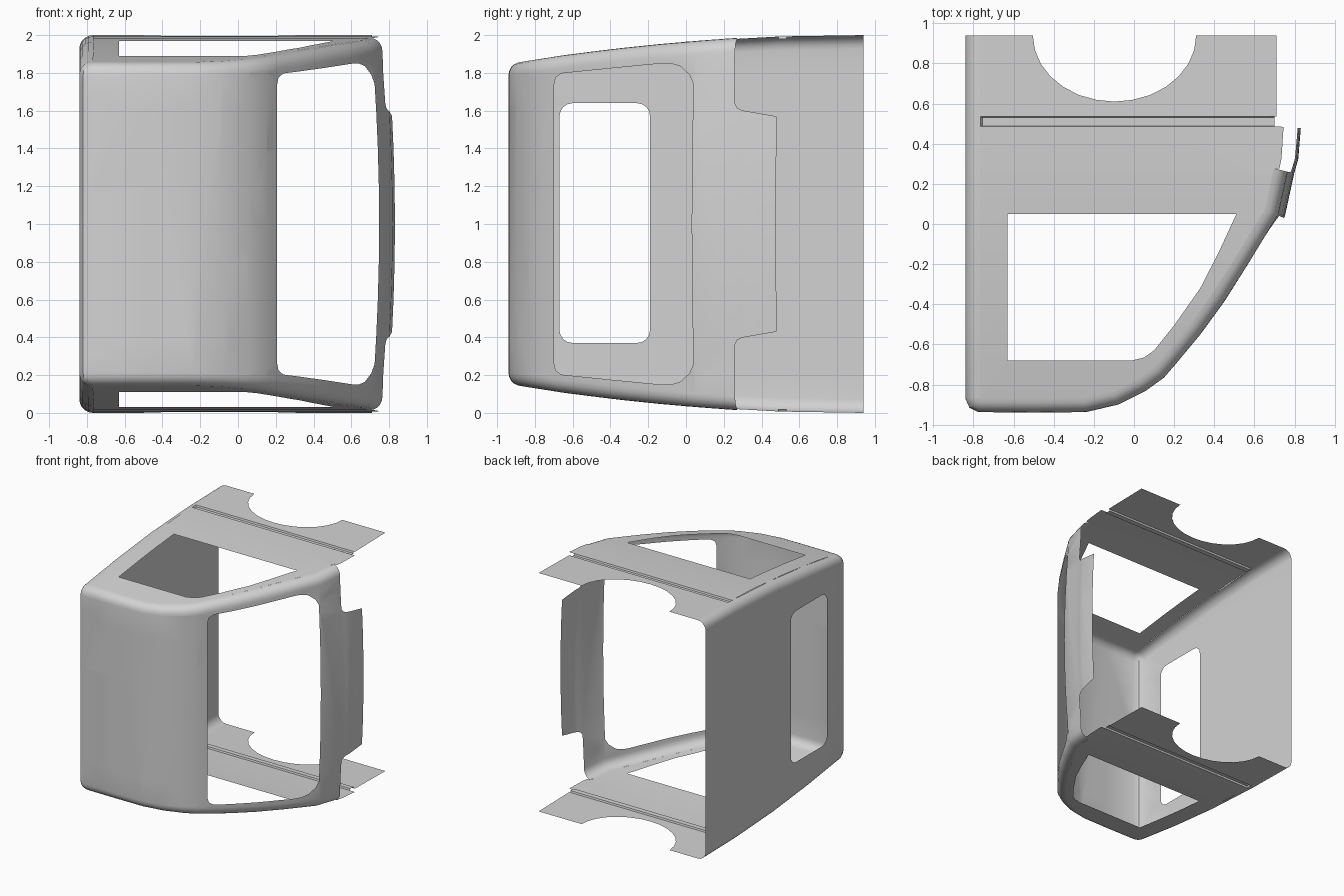
import bpy, bmesh, math
from mathutils import Vector as V
from mathutils.geometry import delaunay_2d_cdt

if "Cube" in bpy.data.objects:
    bpy.data.objects.remove(bpy.data.objects["Cube"])

R = 0.072  # radius of the roof and floor edges

# Plan of the wall: left back -> front -> right tab
PLAN = [V(p) for p in [
    (-.84, .94), (-.84, .5), (-.84, 0), (-.84, -.45), (-.84, -.87), (-.82, -.915),
    (-.775, -.937), (-.5, -.94), (-.24, -.937), (-.08, -.90), (.06, -.83),
    (.15, -.765), (.21, -.695), (.33, -.55), (.45, -.385), (.58, -.18),
    (.72, .05), (.765, .26), (.785, .33), (.797, .48)]]
END = 17  # the last plan point that carries the roof edge
ROOF = [(-.94, 1.845), (-.86, 1.86), (-.65, 1.893), (-.4, 1.925), (-.2, 1.947), (0, 1.965),
        (.25, 1.985), (.5, 1.993), (.94, 2.0)]

S = [0.0]
for a, b in zip(PLAN, PLAN[1:]):
    S.append(S[-1] + (b - a).length)


def inward(i):
    n = V((0, 0))
    for a, b in ((i - 1, i), (i, i + 1)):
        if a >= 0 and b < len(PLAN):
            d = (PLAN[b] - PLAN[a]).normalized()
            n += V((-d.y, d.x))
    return n.normalized()


NORM = [inward(i) for i in range(len(PLAN))]
INSET = [p + n * R for p, n in zip(PLAN, NORM)]


def roof_z(y):
    for (a, za), (b, zb) in zip(ROOF, ROOF[1:]):
        if y <= b:
            return za + (zb - za) * (y - a) / (b - a)
    return 2.0


def right_s(y):
    """Unrolled position of a given y on the right wall."""
    for i in range(9, len(PLAN) - 1):
        a, b = PLAN[i].y, PLAN[i + 1].y
        if a <= y <= b:
            return S[i] + (S[i + 1] - S[i]) * (y - a) / (b - a)
    return S[-1]


def wall_map(s, z):
    i = 0
    while i < len(S) - 2 and s > S[i + 1]:
        i += 1
    f = (s - S[i]) / (S[i + 1] - S[i])
    p, n = PLAN[i].lerp(PLAN[i + 1], f), NORM[i].lerp(NORM[i + 1], f)
    # the right wall bulges outwards at mid height
    ramp = min(1, max(0, (p.y + .7) / .72)) if p.x > 0 else 0
    p = p - n * .034 * ramp * max(0, 1 - ((z - 1) / .85) ** 2)
    return (p.x, p.y, z)


def roof_map(x, y):
    groove = .014 if x > -.76 and .487 < y < .533 else 0
    return (x, y, roof_z(y) - groove)


def inside(p, loops):
    hit = False
    for lp in loops:
        for a, b in zip(lp, lp[1:] + lp[:1]):
            if (a[1] > p[1]) != (b[1] > p[1]):
                if p[0] < a[0] + (b[0] - a[0]) * (p[1] - a[1]) / (b[1] - a[1]):
                    hit = not hit
    return hit


def panel(bm, loops, ucuts, vcuts, func):
    """Flat outline with holes, sliced along the cuts and bent by func."""
    pts, edges = [], []
    for lp in loops:
        k, n = len(pts), len(lp)
        pts += [V(p) for p in lp]
        edges += [(k + j, k + (j + 1) % n) for j in range(n)]
    vs, _, fs = delaunay_2d_cdt(pts, edges, [], 0, 1e-6)[:3]
    flat = bmesh.new()
    bv = [flat.verts.new((v.x, v.y, 0)) for v in vs]
    for f in fs:
        c = sum((vs[j] for j in f), V((0, 0))) / len(f)
        if inside(c, loops):
            flat.faces.new([bv[j] for j in f])
    for axis, cuts in (((1, 0, 0), ucuts), ((0, 1, 0), vcuts)):
        for c in cuts:
            geom = flat.verts[:] + flat.edges[:] + flat.faces[:]
            bmesh.ops.bisect_plane(flat, geom=geom, dist=1e-5,
                                   plane_co=V(axis) * c, plane_no=axis)
    new = {v: bm.verts.new(func(v.co.x, v.co.y)) for v in flat.verts if v.link_faces}
    for f in flat.faces:
        bm.faces.new([new[v] for v in f.verts])
    flat.free()


def mirrored(half):
    """Close a profile by reflecting it about mid height."""
    return half + [(u, 2 - z) for u, z in reversed(half)]


bm = bmesh.new()

# Roof edge, roof panel with hatch and half-round cutout
STEPS = 5
rows = []
for i in range(END + 1):
    top = roof_z(INSET[i].y)
    row = []
    for k in range(STEPS + 1):
        a = math.pi / 2 * k / STEPS
        p = PLAN[i] + NORM[i] * R * (1 - math.cos(a))
        row.append(bm.verts.new((p.x, p.y, top - R * (1 - math.sin(a)))))
    rows.append(row)
for r0, r1 in zip(rows, rows[1:]):
    for k in range(STEPS):
        bm.faces.new((r0[k], r1[k], r1[k + 1], r0[k + 1]))

outline = [tuple(p) for p in INSET[:END + 1]]
outline += [(.725, .277), (.735, .33), (.745, .484), (.70, .486), (.70, .534), (.71, .536), (.71, .94)]
outline += [(-.097 + .407 * math.cos(math.pi * k / 14), .94 - .33 * math.sin(math.pi * k / 14))
            for k in range(15)]
hatch = [(-.63, .05), (-.63, -.68), (-.01, -.68), (.05, -.665), (.10, -.63), (.20, -.505),
         (.33, -.32), (.42, -.145), (.51, .05)]
panel(bm, [outline, hatch], [-.765, -.755],
      [y for y, _ in ROOF[1:-1]] + [.485, .489, .531, .535], roof_map)

# Floor mirrors the roof
copy = bmesh.ops.duplicate(bm, geom=bm.verts[:] + bm.edges[:] + bm.faces[:])["geom"]
for v in copy:
    if isinstance(v, bmesh.types.BMVert):
        v.co.z = 2 - v.co.z

# Wrap-around wall with tab and two windows
top = [(S[i], roof_z(INSET[i].y) - R) for i in range(END + 1)]
top += [(S[END] + .001, 1.64), (right_s(.275), 1.615), (right_s(.30), 1.602), (S[-1], 1.57)]
side = mirrored([(right_s(y), z) for y, z in [
    (-.698, 1.74), (-.69, 1.775), (-.66, 1.797), (-.13, 1.85), (-.08, 1.85), (-.03, 1.835),
    (.02, 1.79), (.043, 1.74)]][::1])
# order the side window as one loop: upper run, then lower run back
left = []
for cy, cz, a0 in ((-.26, 1.57, 0), (-.60, 1.57, 90), (-.60, .44, 180), (-.26, .44, 270)):
    for k in range(5):
        a = math.radians(a0 + 22.5 * k)
        left.append((.94 - (cy + .07 * math.cos(a)), cz + .07 * math.sin(a)))
panel(bm, [mirrored(top), side, left], S[1:-1], [.2, .4, .6, .8, 1, 1.2, 1.4, 1.6, 1.8], wall_map)

bmesh.ops.remove_doubles(bm, verts=bm.verts[:], dist=.0008)
bmesh.ops.recalc_face_normals(bm, faces=bm.faces[:])
# make the surfaces face outwards
bm.faces.ensure_lookup_table()
score = sum(f.normal.dot(f.calc_center_median() - V((0, 0, 1))) * f.calc_area() for f in bm.faces)
if score < 0:
    bmesh.ops.reverse_faces(bm, faces=bm.faces[:])

mesh = bpy.data.meshes.new("cab_shell")
bm.to_mesh(mesh)
bm.free()
shell = bpy.data.objects.new("cab_shell", mesh)
bpy.context.collection.objects.link(shell)
grey = bpy.data.materials.new("light_grey")
grey.diffuse_color = (.65, .65, .65, 1)
grey.use_nodes = True
grey.node_tree.nodes["Principled BSDF"].inputs["Base Color"].default_value = grey.diffuse_color
mesh.materials.append(grey)
bpy.context.view_layer.objects.active = shell
shell.select_set(True)
bpy.ops.object.shade_smooth_by_angle(angle=math.radians(32))
